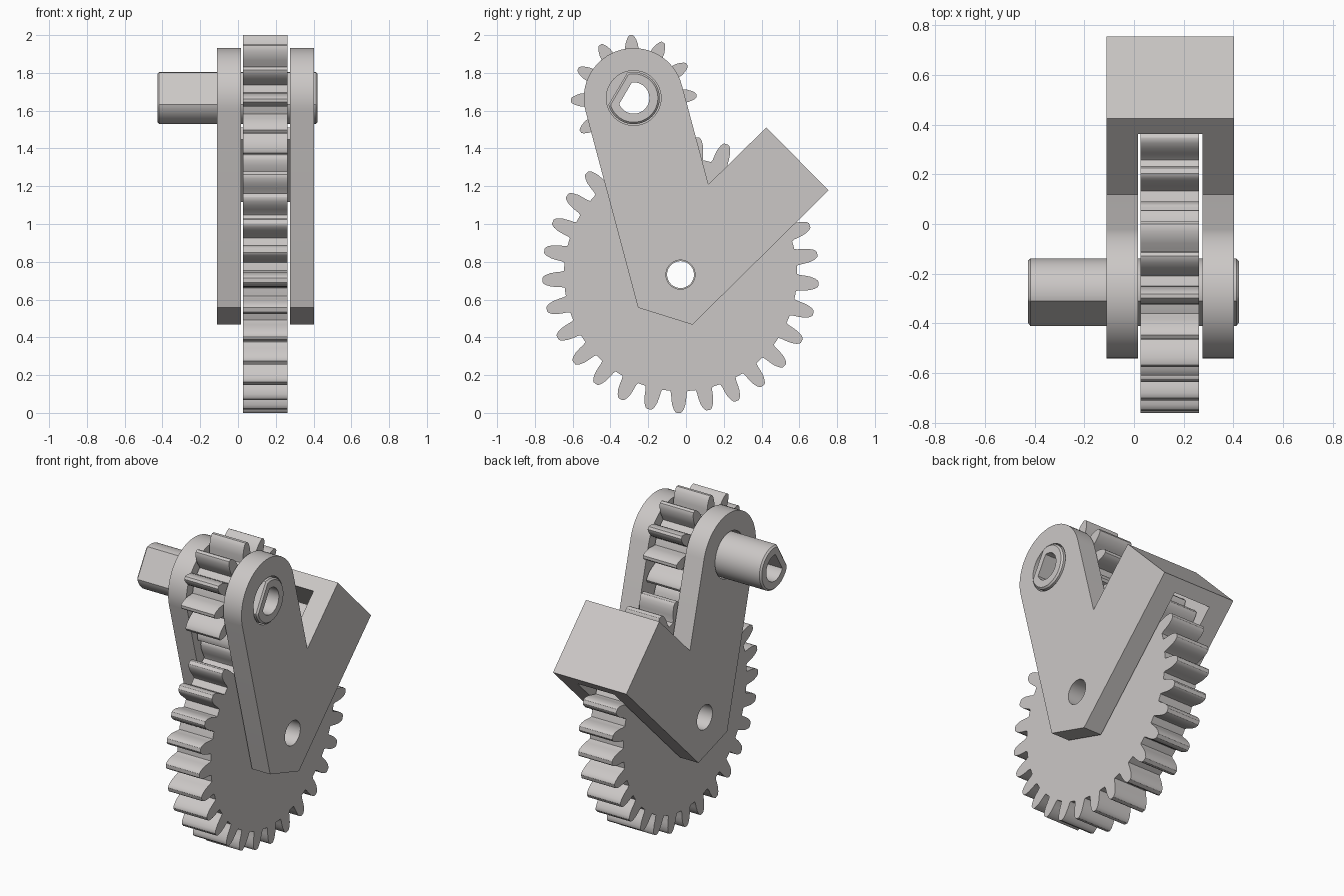
import bpy, bmesh, math
from math import radians, cos, sin, pi

if "Cube" in bpy.data.objects:
    bpy.data.objects.remove(bpy.data.objects["Cube"])

grey = bpy.data.materials.new("warm_grey")
grey.diffuse_color = (0.60, 0.575, 0.565, 1)
grey.use_nodes = True
grey.node_tree.nodes["Principled BSDF"].inputs["Base Color"].default_value = grey.diffuse_color

PINION = (-0.277, 1.667)   # pinion centre (y, z)
WHEEL = (-0.029, 0.732)    # large gear centre (y, z)


def finish(name, bm):
    bmesh.ops.recalc_face_normals(bm, faces=bm.faces)
    me = bpy.data.meshes.new(name)
    bm.to_mesh(me)
    bm.free()
    me.materials.append(grey)
    ob = bpy.data.objects.new(name, me)
    bpy.context.collection.objects.link(ob)
    return ob


def smooth(ob, angle=28):
    bpy.ops.object.select_all(action='DESELECT')
    ob.select_set(True)
    bpy.context.view_layer.objects.active = ob
    bpy.ops.object.shade_smooth_by_angle(angle=radians(angle))


def prism(name, pts, x0, x1):
    """Extrude a (y, z) outline along x."""
    bm = bmesh.new()
    a, b = ([bm.verts.new((x, y, z)) for y, z in pts] for x in (x0, x1))
    n = len(pts)
    bm.faces.new(a)
    bm.faces.new(b[::-1])
    for i in range(n):
        j = (i + 1) % n
        bm.faces.new((a[i], a[j], b[j], b[i]))
    return finish(name, bm)


def ring_solid(name, centre, angles, loops):
    """Closed solid with a bore; each loop is (x, radii at the angles)."""
    bm = bmesh.new()
    rings = [[bm.verts.new((x, centre[0] + r * cos(a), centre[1] + r * sin(a)))
              for a, r in zip(angles, radii)] for x, radii in loops]
    n = len(angles)
    for p, q in zip(rings, rings[1:] + rings[:1]):
        for i in range(n):
            j = (i + 1) % n
            bm.faces.new((p[i], p[j], q[j], q[i]))
    ob = finish(name, bm)
    smooth(ob)
    return ob


def d_radius(a, r, d, face):
    """Radius of a circle cut by one flat at distance d facing angle 'face'."""
    c = cos(a - face)
    return min(r, d / c) if c > 1e-4 else r


def gear(name, centre, teeth, phase, profile, bore, x0, x1):
    """profile: (radius, half width as a fraction of the pitch), root to tip."""
    pitch = 2 * pi / teeth
    tooth = [(-f, r) for r, f in profile] + [(f, r) for r, f in profile[::-1]]
    tooth.append((0.5, profile[0][0]))
    angles, outer = [], []
    for k in range(teeth):
        for f, r in tooth:
            angles.append(phase + (k + f) * pitch)
            outer.append(r)
    inner = [bore(a) for a in angles]
    return ring_solid(name, centre, angles,
                      [(x0, outer), (x1, outer), (x1, inner), (x0, inner)])


# Gears
FLAT = radians(149.5)
gear("large_gear", WHEEL, 29, radians(-90.8),
     [(0.617, 0.34), (0.632, 0.30), (0.66, 0.275), (0.69, 0.235),
      (0.715, 0.17), (0.728, 0.11), (0.732, 0.07)],
     lambda a: 0.071, 0.027, 0.262)
gear("pinion", PINION, 12, radians(92.2),
     [(0.218, 0.32), (0.235, 0.29), (0.262, 0.265), (0.287, 0.22),
      (0.31, 0.155), (0.326, 0.095), (0.333, 0.05)],
     lambda a: d_radius(a, 0.134, 0.094, FLAT), 0.027, 0.262)

# Hollow drive shaft with a flat on the outside and in the bore
R, D, r, d = 0.138, 0.097, 0.083, 0.05
angs = [2 * pi * i / 72 for i in range(72)]
for h in (math.acos(D / R), math.acos(d / r)):
    angs += [FLAT - h, FLAT + h]
angs.sort()
c = 0.01
full = [d_radius(a, R, D, FLAT) for a in angs]
small = [d_radius(a, R - c, D - c, FLAT) for a in angs]
bore = [d_radius(a, r, d, FLAT) for a in angs]
x0, x1 = -0.427, 0.422
ring_solid("drive_shaft", PINION, angs,
           [(x0, small), (x0 + c, full), (x1 - c, full), (x1, small),
            (x1, bore), (x0, bore)])


# Forked bracket: rounded head, pointed foot, angled block
def circle(centre, rad, start=0, sweep=360, n=48):
    return [(centre[0] + rad * cos(radians(start + sweep * i / n)),
             centre[1] + rad * sin(radians(start + sweep * i / n)))
            for i in range(n + (sweep < 360))]


outline = circle(PINION, 0.264, 15, 180, 32) + [
    (-0.254, 0.557), (0.034, 0.467), (0.755, 1.178), (0.425, 1.511), (0.119, 1.21)]
bracket = prism("bracket", outline, -0.111, 0.403)

# Cutters: gear slot and the two shaft holes
slot = [(-1.64, 3.45), (1.36, 0.45), (-0.3, -1.2), (-3.3, 1.8)]
cutters = [prism("slot_cutter", slot, 0.017, 0.276),
           prism("shaft_hole_cutter", circle(PINION, 0.145), -1, 1),
           prism("axle_hole_cutter", circle(WHEEL, 0.077), -1, 1)]
bpy.context.view_layer.objects.active = bracket
for cut in cutters:
    m = bracket.modifiers.new(cut.name, 'BOOLEAN')
    m.operation = 'DIFFERENCE'
    m.solver = 'EXACT'
    m.object = cut
    bpy.ops.object.modifier_apply(modifier=m.name)
for cut in cutters:
    bpy.data.objects.remove(cut, do_unlink=True)
smooth(bracket, 12)
